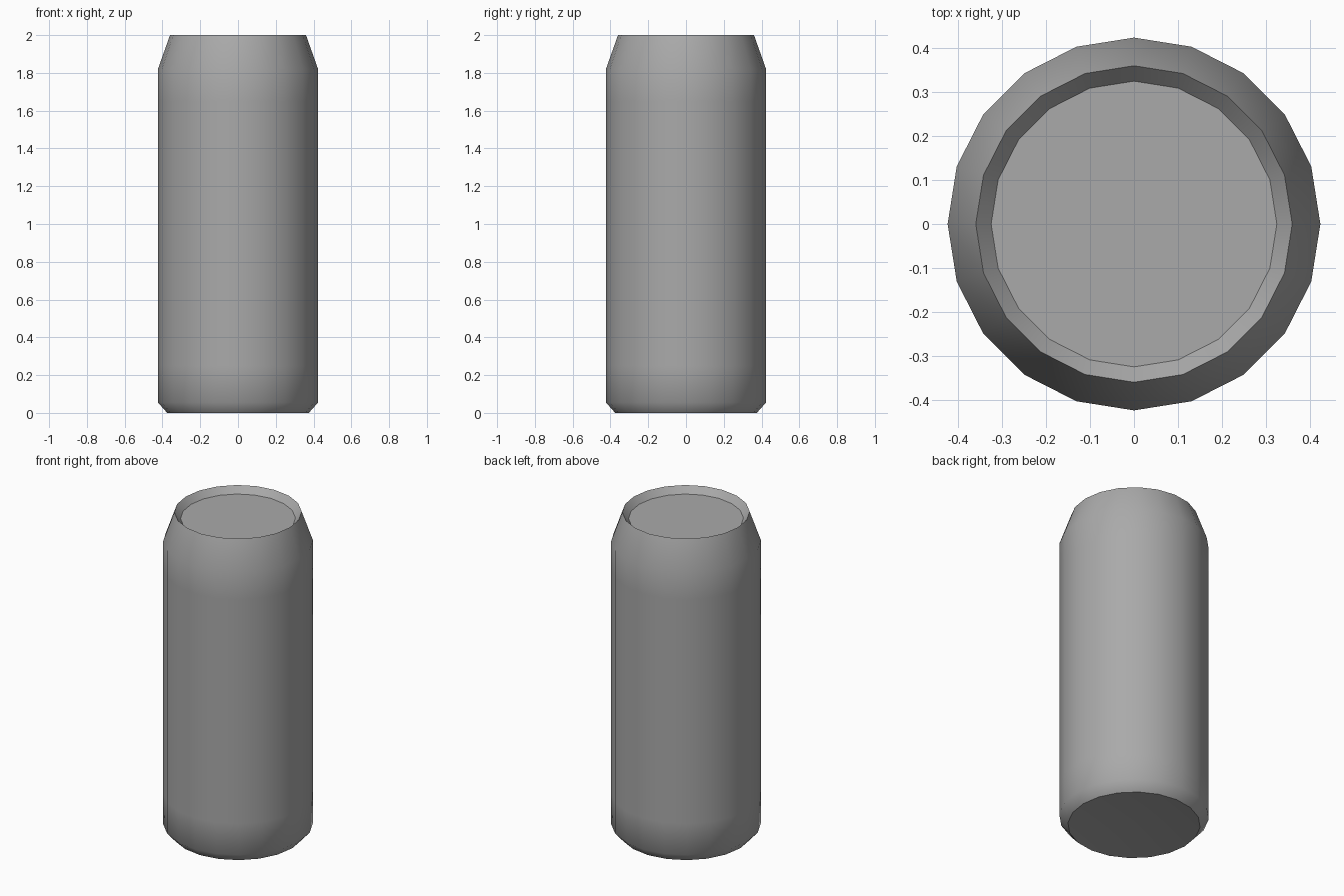
import bpy, bmesh
from math import cos, sin, tau, radians

cube = bpy.data.objects.get("Cube")
if cube:
    bpy.data.objects.remove(cube, do_unlink=True)

SIDES = 20

metal = bpy.data.materials.new("grey metal")
metal.use_nodes = True
grey = (0.4, 0.4, 0.4, 1)
metal.diffuse_color = grey
metal.node_tree.nodes["Principled BSDF"].inputs["Base Color"].default_value = grey


def lathe(name, profile):
    """Revolve (radius, height) points around z; radius 0 makes a pole."""
    bm = bmesh.new()
    rings = []
    for r, z in profile:
        if r == 0:
            rings.append([bm.verts.new((0, 0, z))] * SIDES)
        else:
            rings.append([bm.verts.new((r * cos(tau * i / SIDES), r * sin(tau * i / SIDES), z))
                          for i in range(SIDES)])
    for low, high in zip(rings, rings[1:]):
        for i in range(SIDES):
            j = (i + 1) % SIDES
            corners = dict.fromkeys((low[i], low[j], high[j], high[i]))
            bm.faces.new(list(corners))
    bmesh.ops.recalc_face_normals(bm, faces=bm.faces)
    mesh = bpy.data.meshes.new(name)
    bm.to_mesh(mesh)
    bm.free()
    mesh.materials.append(metal)
    obj = bpy.data.objects.new(name, mesh)
    bpy.context.collection.objects.link(obj)
    bpy.ops.object.select_all(action='DESELECT')
    obj.select_set(True)
    bpy.context.view_layer.objects.active = obj
    bpy.ops.object.shade_smooth_by_angle(angle=radians(44))
    return obj


# Closed can: dished base, chamfer, wall, tapered neck, sunken lid
lathe("can_body", [
    (0, 0.03), (0.375, 0),
    (0.424, 0.055), (0.424, 0.25),
    (0.424, 1.65), (0.424, 1.82),
    (0.36, 2), (0.325, 1.96),
    (0, 1.96),
])
